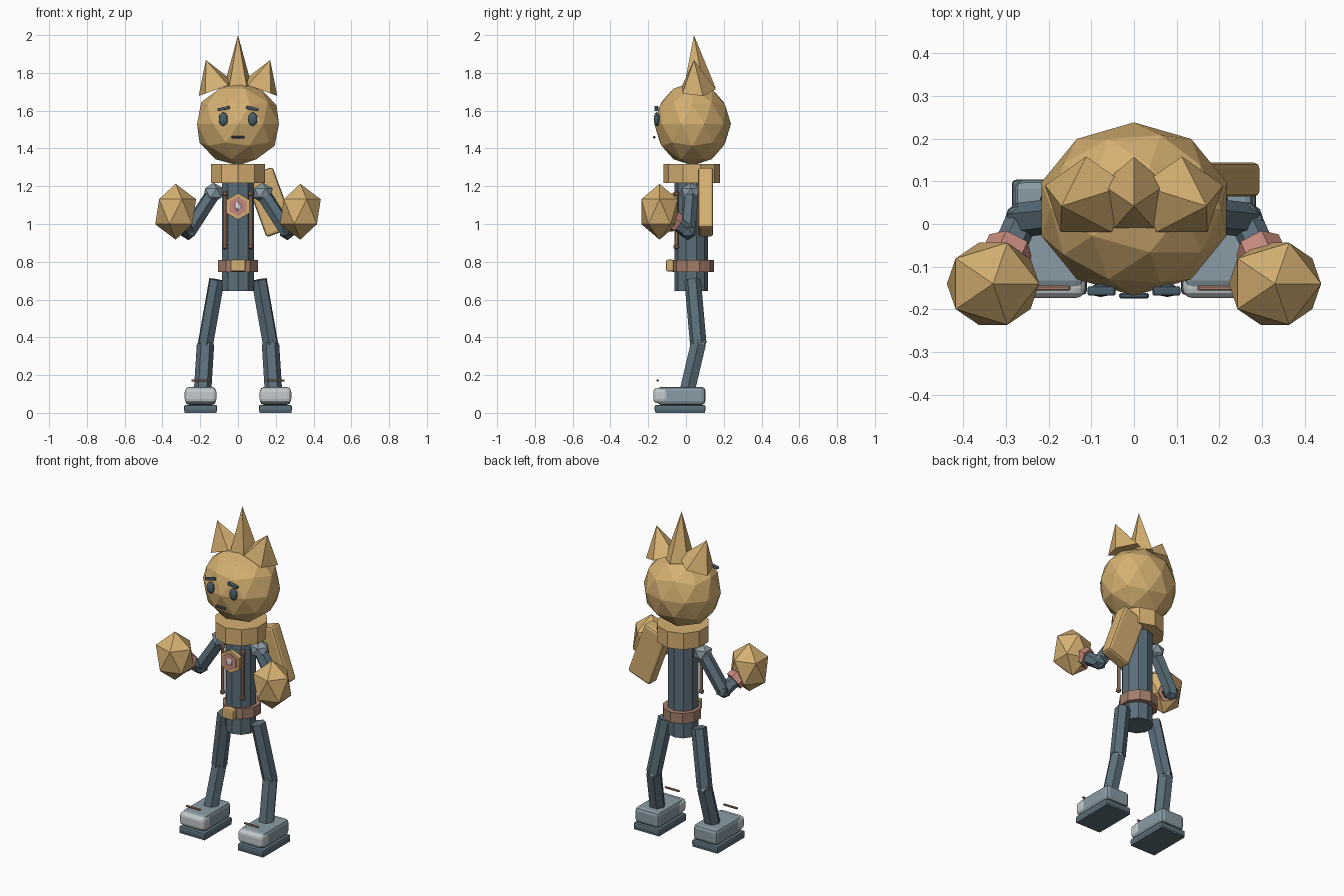
import bpy, bmesh, math
from mathutils import Vector, Matrix

if "Cube" in bpy.data.objects:
    bpy.data.objects.remove(bpy.data.objects["Cube"])


def srgb(r, g, b):
    f = lambda c: c / 12.92 if c <= 0.04045 else ((c + 0.055) / 1.055) ** 2.4
    return (f(r / 255), f(g / 255), f(b / 255), 1)


MATS = {}
for mat_name, rgb in {
    "gold": (213, 176, 114), "slate": (91, 111, 123), "steel": (138, 156, 166),
    "pale_grey": (196, 202, 205), "leather": (164, 126, 107), "rose": (198, 137, 126),
    "gem_white": (222, 218, 224), "dark_slate": (74, 95, 110),
}.items():
    m = bpy.data.materials.new(mat_name)
    m.diffuse_color = srgb(*rgb)
    m.use_nodes = True
    m.node_tree.nodes["Principled BSDF"].inputs["Base Color"].default_value = m.diffuse_color
    MATS[mat_name] = m


def finish(name, bm, mat, matrix=Matrix()):
    bmesh.ops.recalc_face_normals(bm, faces=bm.faces)
    me = bpy.data.meshes.new(name)
    bm.to_mesh(me)
    bm.free()
    ob = bpy.data.objects.new(name, me)
    ob.matrix_world = matrix
    me.materials.append(MATS[mat])
    bpy.context.collection.objects.link(ob)
    return ob


def ball(name, mat, loc, radii, subdiv=1):
    bm = bmesh.new()
    bmesh.ops.create_icosphere(bm, subdivisions=subdiv, radius=1)
    bmesh.ops.scale(bm, vec=radii, verts=bm.verts)
    return finish(name, bm, mat, Matrix.Translation(loc))


def tube(name, mat, a, b, r, sides=6):
    # prism running from point a to point b
    a, b = Vector(a), Vector(b)
    d = b - a
    bm = bmesh.new()
    bmesh.ops.create_cone(bm, cap_ends=True, segments=sides, radius1=r, radius2=r, depth=d.length)
    rot = Vector((0, 0, 1)).rotation_difference(d).to_matrix().to_4x4()
    return finish(name, bm, mat, Matrix.Translation((a + b) / 2) @ rot)


def box(name, mat, loc, size, bevel=0.0, tilt=0.0, segments=2):
    bm = bmesh.new()
    bmesh.ops.create_cube(bm, size=1)
    bmesh.ops.scale(bm, vec=size, verts=bm.verts)
    if bevel:
        bmesh.ops.bevel(bm, geom=bm.edges[:], offset=bevel, segments=segments,
                        profile=0.5, affect='EDGES')
    rot = Matrix.Rotation(math.radians(tilt), 4, 'Y')
    return finish(name, bm, mat, Matrix.Translation(loc) @ rot)


def spike(name, base, rx, ry, tip, tilt):
    # five-sided pyramid with a base tilted about y
    rot = Matrix.Rotation(math.radians(tilt), 3, 'Y')
    bm = bmesh.new()
    ring = []
    for i in range(5):
        a = math.tau * i / 5
        ring.append(bm.verts.new(Vector(base) + rot @ Vector((-rx * math.sin(a), ry * math.cos(a), 0))))
    top = bm.verts.new(tip)
    bm.faces.new(ring)
    for i in range(5):
        bm.faces.new((ring[i], ring[(i + 1) % 5], top))
    return finish(name, bm, "gold")


# Head and hair
ball("head", "gold", (0, 0.035, 1.53), (0.228, 0.203, 0.22), 2)
spike("hair_spike_middle", (0, 0.064, 1.72), 0.08, 0.093, (0, 0.042, 2.0), 0)

# Torso
tube("collar", "gold", (0, 0.03, 1.217), (0, 0.03, 1.317), 0.15, 10)
tube("torso", "slate", (0, 0.028, 0.645), (0, 0.028, 1.25), 0.088, 10)
tube("belt", "leather", (0, 0.038, 0.747), (0, 0.038, 0.81), 0.11, 10)
box("belt_buckle", "gold", (0, -0.085, 0.78), (0.08, 0.04, 0.062), 0.008)

# Chest emblem: stacked hexagons
tube("emblem_plate", "gold", (0, -0.05, 1.093), (0, -0.078, 1.093), 0.07, 6)
tube("emblem_inset", "rose", (0, -0.076, 1.093), (0, -0.084, 1.093), 0.052, 6)
ball("emblem_gem", "gem_white", (0, -0.084, 1.093), (0.02, 0.012, 0.026))

# Mouth and scarf tail
box("mouth", "dark_slate", (0, -0.168, 1.46), (0.07, 0.014, 0.013), 0.004, segments=1)
box("scarf_tail", "gold", (0.167, 0.104, 1.116), (0.158, 0.08, 0.34), 0.015, -20)

for s, side in ((-1, "right"), (1, "left")):
    def n(part):
        return side + "_" + part

    # Hair and face
    spike(n("hair_spike"), (s * 0.112, 0.06, 1.713), 0.108, 0.098, (s * 0.17, 0.042, 1.868), s * 20)
    ball(n("eye"), "dark_slate", (s * 0.078, -0.155, 1.555), (0.025, 0.016, 0.037), 2)
    box(n("eyebrow"), "dark_slate", (s * 0.076, -0.157, 1.611), (0.066, 0.022, 0.016), 0.005, s * 12)

    # Chest cords with end beads
    tube(n("cord"), "leather", (s * 0.068, -0.05, 0.88), (s * 0.068, -0.05, 1.16), 0.01)
    for z, end in ((0.88, "lower"), (1.16, "upper")):
        ball(n(end + "_cord_bead"), "leather", (s * 0.068, -0.052, z), (0.017,) * 3)

    # Arm
    shoulder = Vector((s * 0.13, 0.025, 1.165))
    elbow = Vector((s * 0.262, 0.01, 0.96))
    hand = Vector((s * 0.33, -0.14, 1.065))
    ball(n("shoulder"), "steel", shoulder, (0.06, 0.056, 0.054))
    tube(n("upper_arm"), "slate", shoulder, elbow, 0.041)
    ball(n("elbow"), "slate", elbow, (0.046, 0.046, 0.046))
    tube(n("forearm"), "slate", elbow, hand, 0.038)
    tube(n("cuff"), "rose", elbow.lerp(hand, 0.4), elbow.lerp(hand, 0.68), 0.056)
    ball(n("fist"), "gold", hand, (0.121, 0.113, 0.148))

    # Leg
    hip, knee, ankle = (s * 0.112, 0.035, 0.705), (s * 0.172, 0.065, 0.365), (s * 0.188, 0.005, 0.11)
    tube(n("thigh"), "slate", hip, knee, 0.044)
    ball(n("knee"), "steel", knee, (0.044, 0.046, 0.042))
    tube(n("shin"), "slate", knee, ankle, 0.046)

    # Shoe
    x = s * 0.198
    box(n("sole"), "slate", (x, -0.031, 0.024), (0.176, 0.27, 0.037), 0.01)
    box(n("shoe"), "steel", (x, -0.025, 0.09), (0.162, 0.255, 0.095), 0.02)
    box(n("toe_cap"), "pale_grey", (x, -0.133, 0.092), (0.168, 0.08, 0.08), 0.022, segments=3)
    box(n("lace"), "leather", (x, -0.15, 0.172), (0.098, 0.012, 0.011), 0.003, segments=1)
    # Outsole pad touching the ground
    box(n("outsole"), "slate", (x, -0.031, 0.01), (0.17, 0.262, 0.02))
